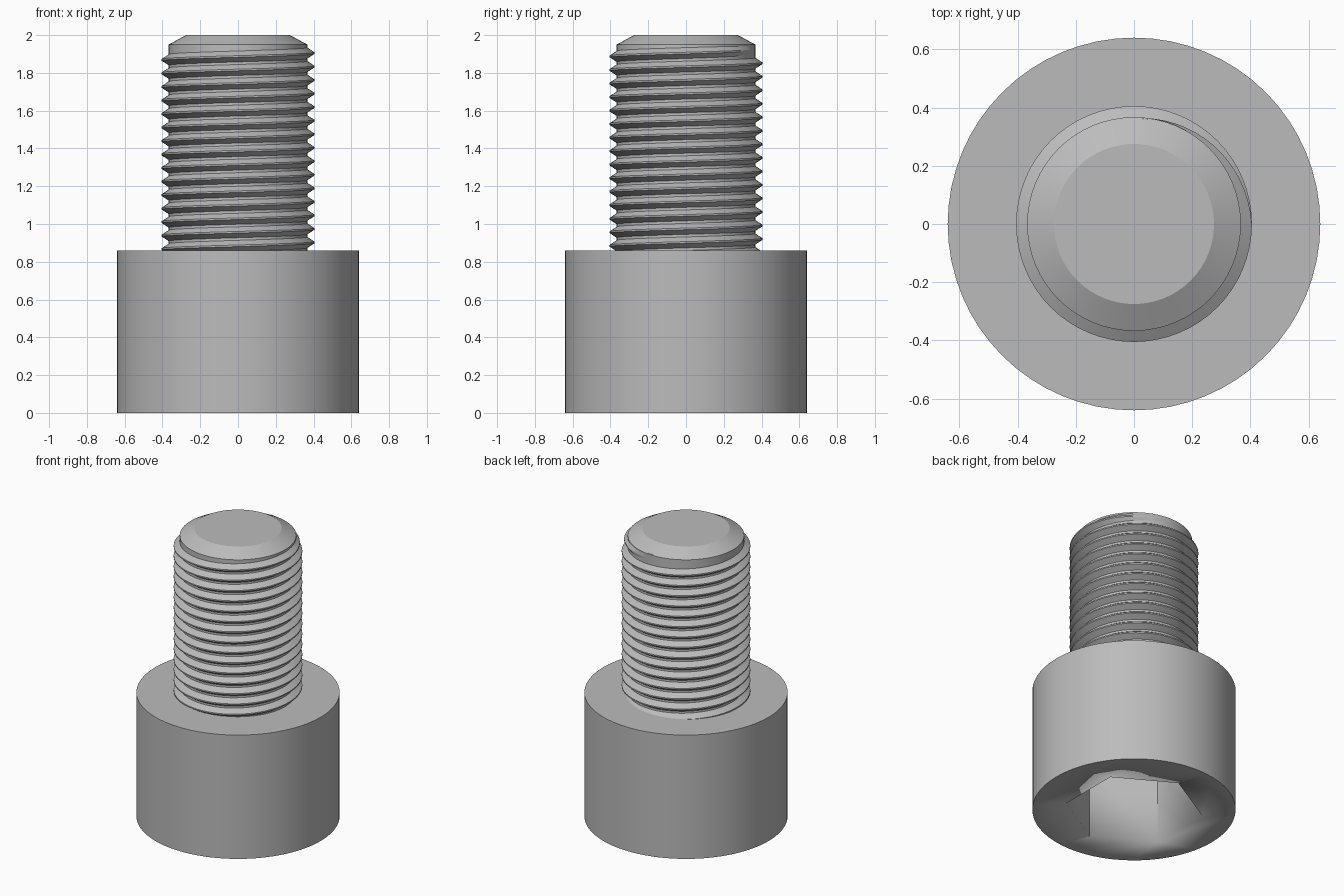
import bpy, bmesh, math

cube = bpy.data.objects.get("Cube")
if cube:
    bpy.data.objects.remove(cube)

steel = bpy.data.materials.new("steel_grey")
steel.use_nodes = True
GREY = (0.5, 0.5, 0.5, 1)
steel.diffuse_color = GREY
steel.node_tree.nodes["Principled BSDF"].inputs["Base Color"].default_value = GREY

SEG = 64
HEAD_R, HEAD_H = 0.64, 0.86
CORE_R, CREST_R = 0.367, 0.405
PITCH = 0.0716


def finish(name, bm):
    bmesh.ops.recalc_face_normals(bm, faces=bm.faces)
    mesh = bpy.data.meshes.new(name)
    bm.to_mesh(mesh)
    bm.free()
    mesh.materials.append(steel)
    obj = bpy.data.objects.new(name, mesh)
    bpy.context.collection.objects.link(obj)
    bpy.ops.object.select_all(action='DESELECT')
    obj.select_set(True)
    bpy.context.view_layer.objects.active = obj
    bpy.ops.object.shade_smooth_by_angle(angle=math.radians(20))
    return obj


def ring(bm, radius, z, count, turn=0.0):
    angles = [turn + math.tau * i / count for i in range(count)]
    return [bm.verts.new((radius * math.cos(a), radius * math.sin(a), z)) for a in angles]


def bridge(bm, low, high):
    n = len(low)
    for i in range(n):
        j = (i + 1) % n
        bm.faces.new((low[i], low[j], high[j], high[i]))


def lathe(name, profile, count, turn=0.0):
    bm = bmesh.new()
    rings = [ring(bm, r, z, count, turn) for r, z in profile]
    for low, high in zip(rings, rings[1:]):
        bridge(bm, low, high)
    bm.faces.new(rings[0])
    bm.faces.new(rings[-1])
    return finish(name, bm)


# Cylindrical head with a hexagonal socket cut into its underside
head = lathe("head", [(HEAD_R, 0), (HEAD_R, HEAD_H)], SEG)
cutter = lathe("socket_cutter", [(0.435, -0.1), (0.435, 0.5)], 6, math.radians(30))
cut = head.modifiers.new("socket", 'BOOLEAN')
cut.object = cutter
cut.solver = 'EXACT'
bpy.context.view_layer.objects.active = head
bpy.ops.object.modifier_apply(modifier="socket")
bpy.data.objects.remove(cutter)

# Shank core with a chamfered tip
lathe("shank", [(CORE_R, 0.8), (CORE_R, 1.95), (0.275, 2.0)], SEG)

# Helical thread ridge, fading into the core over the last quarter turn
bm = bmesh.new()
top_z, fade = 1.905, SEG // 4
full = int((top_z - 0.8) / PITCH * SEG)
rows = []
for i in range(-full, fade + 1):
    a = math.tau * i / SEG
    z = top_z + PITCH * i / SEG
    k = 1 - max(0, i) / fade
    crest = CORE_R - 0.004 + (CREST_R - CORE_R + 0.004) * k
    section = [(CORE_R - 0.004, -0.44), (crest, -0.06), (crest, 0.06), (CORE_R - 0.004, 0.44)]
    rows.append([bm.verts.new((r * math.cos(a), r * math.sin(a), z + dz * PITCH))
                 for r, dz in section])
for p, q in zip(rows, rows[1:]):
    for j in range(3):
        bm.faces.new((p[j], q[j], q[j + 1], p[j + 1]))
finish("thread", bm)
